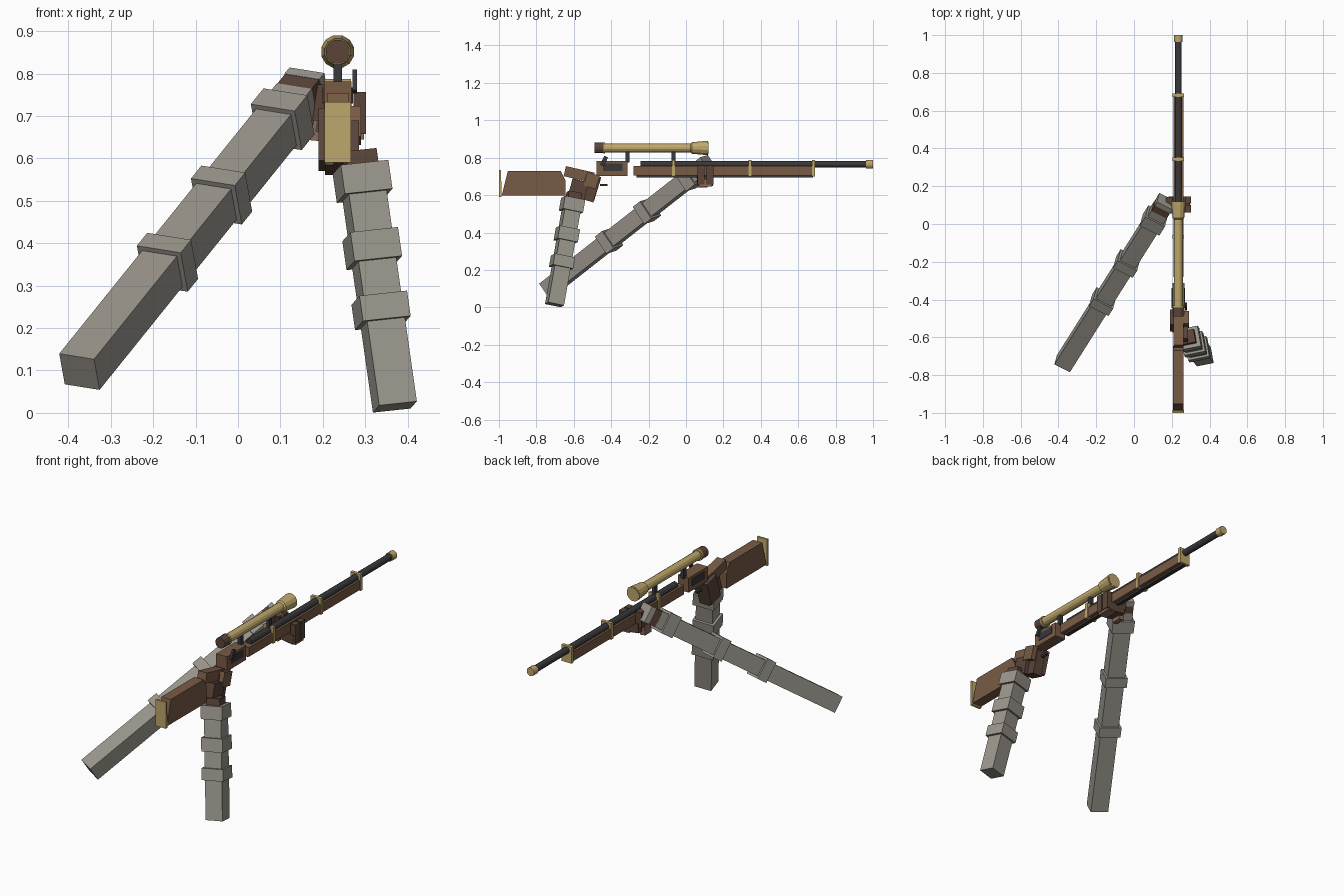
import bpy, bmesh, math
from mathutils import Vector, Matrix

if "Cube" in bpy.data.objects:
    bpy.data.objects.remove(bpy.data.objects["Cube"])

GX = 0.235  # rifle centre line


def mat(name, c):
    m = bpy.data.materials.new(name)
    m.diffuse_color = (*c, 1)
    m.use_nodes = True
    m.node_tree.nodes["Principled BSDF"].inputs["Base Color"].default_value = m.diffuse_color
    return m


WOOD = mat("wood", (0.19, 0.105, 0.06))
GLOVE = mat("glove", (0.105, 0.06, 0.042))
SKIN = mat("fingers", (0.26, 0.15, 0.11))
BRASS = mat("brass", (0.52, 0.39, 0.15))
STEEL = mat("steel", (0.04, 0.04, 0.045))
SLEEVE = mat("sleeve", (0.33, 0.31, 0.27))


def finish(name, bm, m):
    bmesh.ops.recalc_face_normals(bm, faces=bm.faces)
    me = bpy.data.meshes.new(name)
    bm.to_mesh(me)
    bm.free()
    me.materials.append(m)
    ob = bpy.data.objects.new(name, me)
    bpy.context.collection.objects.link(ob)
    return ob


def box(name, x, y, z, m, pitch=0, roll=0):
    """Box from x, y, z ranges; pitch turns about x, roll about y (degrees)."""
    bm = bmesh.new()
    size = [r[1] - r[0] for r in (x, y, z)]
    mid = Vector([(r[0] + r[1]) / 2 for r in (x, y, z)])
    rot = Matrix.Rotation(math.radians(pitch), 4, 'X') @ Matrix.Rotation(math.radians(roll), 4, 'Y')
    bmesh.ops.create_cube(bm, size=1, matrix=Matrix.Translation(mid) @ rot @ Matrix.Diagonal((*size, 1)))
    return finish(name, bm, m)


def lathe(name, z, profile, m, sides=12):
    """Round part along y from (y, radius) stations."""
    bm = bmesh.new()
    rings = []
    for y, r in profile:
        rings.append([bm.verts.new((GX + r * math.cos(a), y, z + r * math.sin(a)))
                      for a in (2 * math.pi * (i + .5) / sides for i in range(sides))])
    for a, b in zip(rings, rings[1:]):
        for i in range(sides):
            j = (i + 1) % sides
            bm.faces.new((a[i], a[j], b[j], b[i]))
    bm.faces.new(rings[0])
    bm.faces.new(rings[-1])
    return finish(name, bm, m)


def side_profile(name, pts, half, m):
    """Extrude a (y, z) outline across the rifle's width."""
    bm = bmesh.new()
    f = bm.faces.new([bm.verts.new((GX - half, y, z)) for y, z in pts])
    g = bmesh.ops.extrude_face_region(bm, geom=[f])
    bmesh.ops.translate(bm, vec=(2 * half, 0, 0), verts=[v for v in g["geom"] if isinstance(v, bmesh.types.BMVert)])
    return finish(name, bm, m)


def limb(name, start, end, side, w, d, pieces):
    """Square arm; pieces are (label, t0, t1, extra thickness, material)."""
    start, end = Vector(start), Vector(end)
    ax = (end - start).normalized()
    e1 = Vector(side)
    e1 = (e1 - ax * e1.dot(ax)).normalized()
    e2 = ax.cross(e1)
    length = (end - start).length
    for label, t0, t1, g, m in pieces:
        c = start.lerp(end, (t0 + t1) / 2)
        M = Matrix((e1, e2, ax)).transposed().to_4x4()
        M.translation = c
        bm = bmesh.new()
        bmesh.ops.create_cube(bm, size=1, matrix=M @ Matrix.Diagonal((w + 2 * g, d + 2 * g, (t1 - t0) * length, 1)))
        finish(f"{name}_{label}", bm, m)


# Stock and butt plate
side_profile("stock", [(-.985, .597), (-.952, .73), (-.67, .73), (-.645, .68), (-.645, .597)], .028, WOOD)
side_profile("butt_plate", [(-1, .59), (-1, .733), (-.989, .733), (-.986, .59)], .031, BRASS)

# Receiver with side panels and bolt
box("receiver", (.203, .268), (-.478, -.313), (.703, .782), WOOD)
for s in (-1, 1):
    box("receiver_panel", (GX + s * .033 - .003, GX + s * .033 + .003), (-.445, -.34), (.73, .768), STEEL)
box("bolt_handle", (.27, .281), (-.449, -.427), (.755, .808), STEEL, pitch=-25)
box("trigger", (.228, .242), (-.46, -.42), (.648, .66), STEEL)

# Fore-end, barrel, cleaning rod and bands
box("fore_end", (.208, .262), (-.28, .684), (.705, .756), WOOD)
box("cleaning_rod", (.226, .244), (-.265, .68), (.694, .706), STEEL)
lathe("barrel", .765, [(-.243, .018), (.97, .018)], STEEL)
lathe("muzzle", .765, [(.963, .023), (1, .023)], BRASS)
for y in (-.067, .342, .682):
    box("barrel_band", (.204, .266), (y - .009, y + .009), (.7, .788), BRASS)

# Scope
lathe("scope_tube", .852, [(-.44, .024), (.025, .024), (.032, .032), (.118, .04)], BRASS)
lathe("scope_eyepiece", .852, [(-.489, .029), (-.436, .029)], GLOVE)
lathe("scope_eyepiece_ring", .852, [(-.442, .031), (-.432, .031)], BRASS)
lathe("scope_lens", .852, [(.117, .033), (.1195, .033)], BRASS)
for y in (-.313, -.067):
    box("scope_mount", (.225, .245), (y - .011, y + .011), (.775, .835), STEEL)

# Front arm with sleeve bands and wrist
limb("front_arm", (-.374, -.74, .097), (.169, .12, .772), (.082, -.043, -.014), .093, .088, [
    ("sleeve", 0, .945, 0, SLEEVE),
    ("band_low", .36, .405, .012, SLEEVE),
    ("band_mid", .595, .64, .012, SLEEVE),
    ("band_top", .855, .91, .012, SLEEVE),
    ("wrist", .94, .98, -.001, GLOVE),
    ("cuff_tip", .978, 1, 0, SLEEVE)])

# Front hand around the fore-end
box("front_palm", (.185, .29), (.06, .145), (.655, .705), GLOVE, roll=8)
box("front_heel", (.17, .205), (.055, .14), (.69, .775), GLOVE)
box("front_thumb", (.168, .2), (.06, .115), (.642, .7), SKIN, roll=6)
for y in (.062, .108):
    box("front_finger", (.272, .302), (y, y + .038), (.658, .757), GLOVE)
box("front_finger_low", (.245, .297), (.07, .14), (.645, .68), SKIN)

# Rear arm with sleeve bands
limb("rear_arm", (.37, -.703, .014), (.289, -.603, .58), (.09, .018, .01), .091, .087, [
    ("sleeve", 0, .99, 0, SLEEVE),
    ("band_low", .35, .455, .012, SLEEVE),
    ("band_mid", .6, .72, .012, SLEEVE),
    ("band_top", .88, 1, .012, SLEEVE),
    ("wrist", .98, 1.06, -.008, GLOVE)])

# Rear hand around the grip
box("rear_palm", (.225, .285), (-.62, -.53), (.585, .68), GLOVE, pitch=-15)
box("rear_thumb", (.21, .262), (-.65, -.493), (.683, .738), WOOD, pitch=-13)
box("grip", (.205, .265), (-.558, -.475), (.57, .7), GLOVE, pitch=-17)
box("rear_fingers_left", (.19, .215), (-.553, -.47), (.58, .71), GLOVE, pitch=-17)
box("rear_fingers_right", (.262, .29), (-.54, -.47), (.64, .715), WOOD, pitch=-17)
